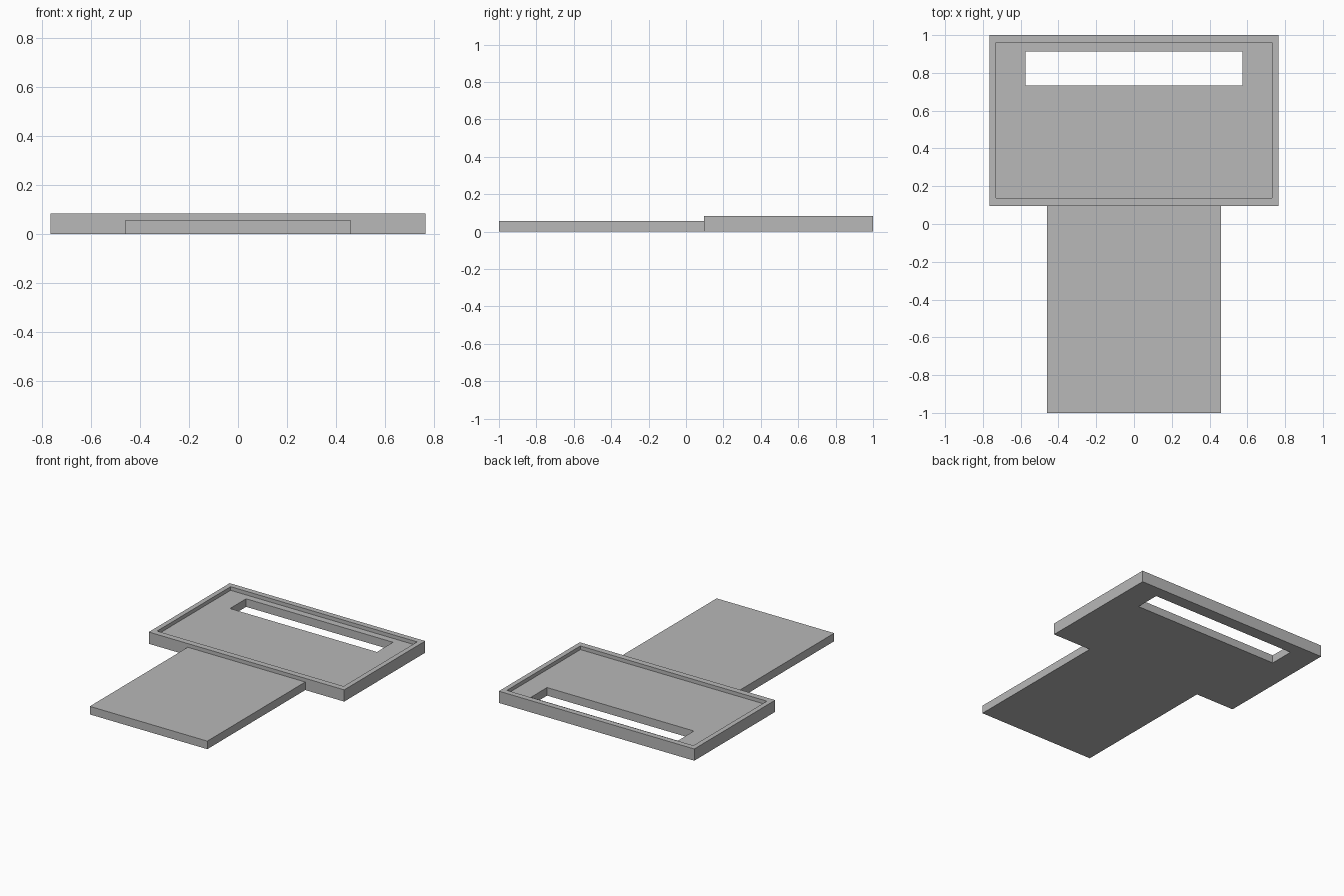
import bpy

default_cube = bpy.data.objects.get("Cube")
if default_cube:
    bpy.data.objects.remove(default_cube, do_unlink=True)

# Single plain grey
grey = bpy.data.materials.new("plain_grey")
grey.use_nodes = True
colour = (0.48, 0.48, 0.48, 1)
grey.diffuse_color = colour
shader = next(n for n in grey.node_tree.nodes if n.type == "BSDF_PRINCIPLED")
shader.inputs["Base Color"].default_value = colour

FLOOR = 0.057   # thickness of the tongue and of the tray floor
RIM = 0.083     # full height of the tray


def box(name, half_width, y0, y1, z0, z1):
    """Box centred on x = 0, spanning the given y and z ranges."""
    bpy.ops.mesh.primitive_cube_add(size=1, location=(0, (y0 + y1) / 2, (z0 + z1) / 2))
    obj = bpy.context.object
    obj.name = name
    obj.scale = (2 * half_width, y1 - y0, z1 - z0)
    bpy.ops.object.transform_apply(location=False, rotation=False, scale=True)
    obj.data.materials.append(grey)
    return obj


def cut(target, cutter):
    """Subtract the cutter from the target, then discard it."""
    cutter.hide_render = True
    mod = target.modifiers.new("cut", "BOOLEAN")
    mod.operation = "DIFFERENCE"
    mod.solver = "EXACT"
    mod.object = cutter
    bpy.context.view_layer.objects.active = target
    bpy.ops.object.modifier_apply(modifier=mod.name)
    bpy.data.objects.remove(cutter, do_unlink=True)


# Flat tongue at the front
box("tongue", 0.46, -1, 0.095, 0, FLOOR)

# Tray with a raised rim and a long slot near the back
tray = box("tray", 0.765, 0.095, 1, 0, RIM)
cut(tray, box("recess_cutter", 0.73, 0.138, 0.96, FLOOR, 0.2))
cut(tray, box("slot_cutter", 0.575, 0.732, 0.912, -0.1, 0.2))
